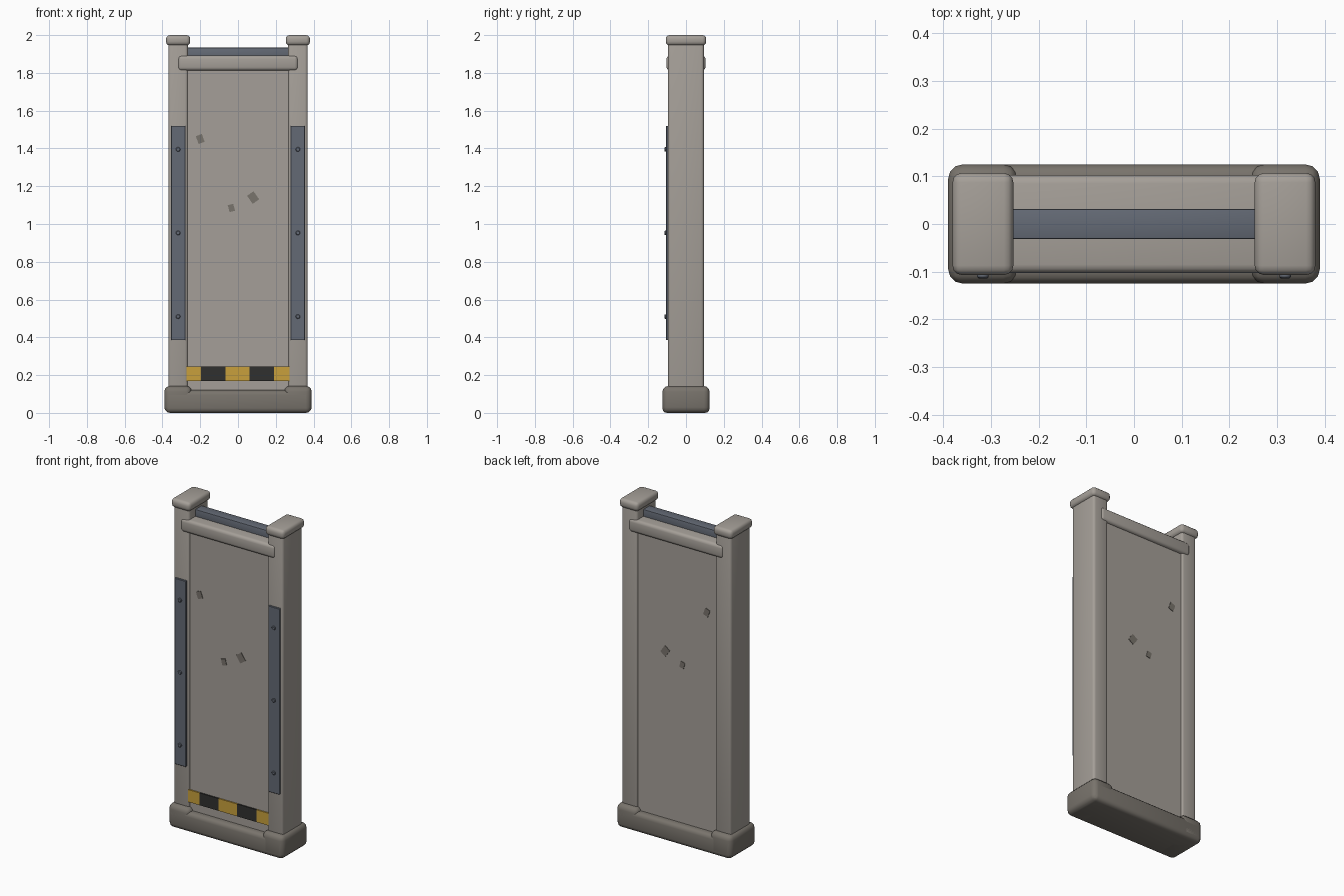
import bpy
import math

cube = bpy.data.objects.get("Cube")
if cube:
    bpy.data.objects.remove(cube, do_unlink=True)


def material(name, rgb):
    m = bpy.data.materials.new(name)
    m.use_nodes = True
    m.diffuse_color = (*rgb, 1)
    m.node_tree.nodes["Principled BSDF"].inputs["Base Color"].default_value = (*rgb, 1)
    return m


STONE = material("light stone", (0.376, 0.347, 0.314))
DARK = material("dark stone", (0.19, 0.173, 0.15))
STEEL = material("blue steel", (0.127, 0.144, 0.178))
YELLOW = material("hazard yellow", (0.578, 0.352, 0.045))
BLACK = material("hazard black", (0.03, 0.03, 0.028))


def finish(obj, name, mat, bevel=0, segments=3):
    obj.name = name
    obj.data.materials.append(mat)
    if bevel:
        mod = obj.modifiers.new("soft edges", "BEVEL")
        mod.width = bevel
        mod.segments = segments
        bpy.ops.object.modifier_apply(modifier=mod.name)
    bpy.ops.object.shade_smooth_by_angle(angle=math.radians(35))
    return obj


def box(name, mat, x, y, z, bevel=0, segments=3, turn=0):
    """Box given by its (low, high) range on each axis, turned about y."""
    spans = (x, y, z)
    bpy.ops.mesh.primitive_cube_add(size=1, location=[(a + b) / 2 for a, b in spans])
    obj = bpy.context.object
    obj.scale = [b - a for a, b in spans]
    bpy.ops.object.transform_apply(location=False, rotation=False, scale=True)
    obj.rotation_euler.y = math.radians(turn)
    return finish(obj, name, mat, bevel, segments)


def around(c, half):
    return (c - half, c + half)


# Base beam, door panel, top rail and the steel bar above it
box("base_beam", DARK, around(0, 0.385), around(0, 0.125), (0, 0.12), 0.025)
box("panel", STONE, around(0, 0.28), around(0, 0.085), (0.08, 1.85))
box("top_rail", STONE, around(0, 0.318), around(0, 0.103), (1.812, 1.892), 0.018)
box("steel_bar", STEEL, around(0, 0.28), around(0, 0.032), (1.87, 1.934), 0.004, 2)

# Posts with feet, caps, riveted steel plates
for side, s in (("left", 1), ("right", -1)):
    cx = 0.317 * s
    box(side + "_foot", DARK, around(cx, 0.073), around(0, 0.125), (0, 0.142), 0.03)
    box(side + "_post", STONE, around(cx, 0.052), around(0, 0.095), (0.1, 1.96), 0.015)
    box(side + "_cap", STONE, around(cx, 0.064), around(0, 0.107), (1.945, 2.0), 0.02)
    box(side + "_plate", STEEL, around(cx, 0.038), (-0.106, -0.09), (0.385, 1.52), 0.002, 1)
    for i, z in enumerate((0.51, 0.953, 1.395)):
        bpy.ops.mesh.primitive_cylinder_add(vertices=12, radius=0.012, depth=0.016,
                                            location=(cx, -0.106, z),
                                            rotation=(math.pi / 2, 0, 0))
        finish(bpy.context.object, f"{side}_rivet_{i + 1}", STEEL, 0.003, 1)

# Hazard stripe across the foot of the panel
edges = (-0.278, -0.195, -0.065, 0.06, 0.19, 0.274)
for i, span in enumerate(zip(edges, edges[1:])):
    box(f"hazard_stripe_{i + 1}", BLACK if i % 2 else YELLOW, span, (-0.093, -0.084), (0.17, 0.245))

# Worn chips showing on both faces of the panel
for i, (x, z, w, h, turn) in enumerate(((-0.2, 1.45, 0.034, 0.044, -20),
                                        (0.08, 1.14, 0.042, 0.052, -35),
                                        (-0.035, 1.085, 0.03, 0.038, -15))):
    box(f"chip_{i + 1}", DARK, around(x, w / 2), around(0, 0.088), around(z, h / 2), 0, 1, turn)
